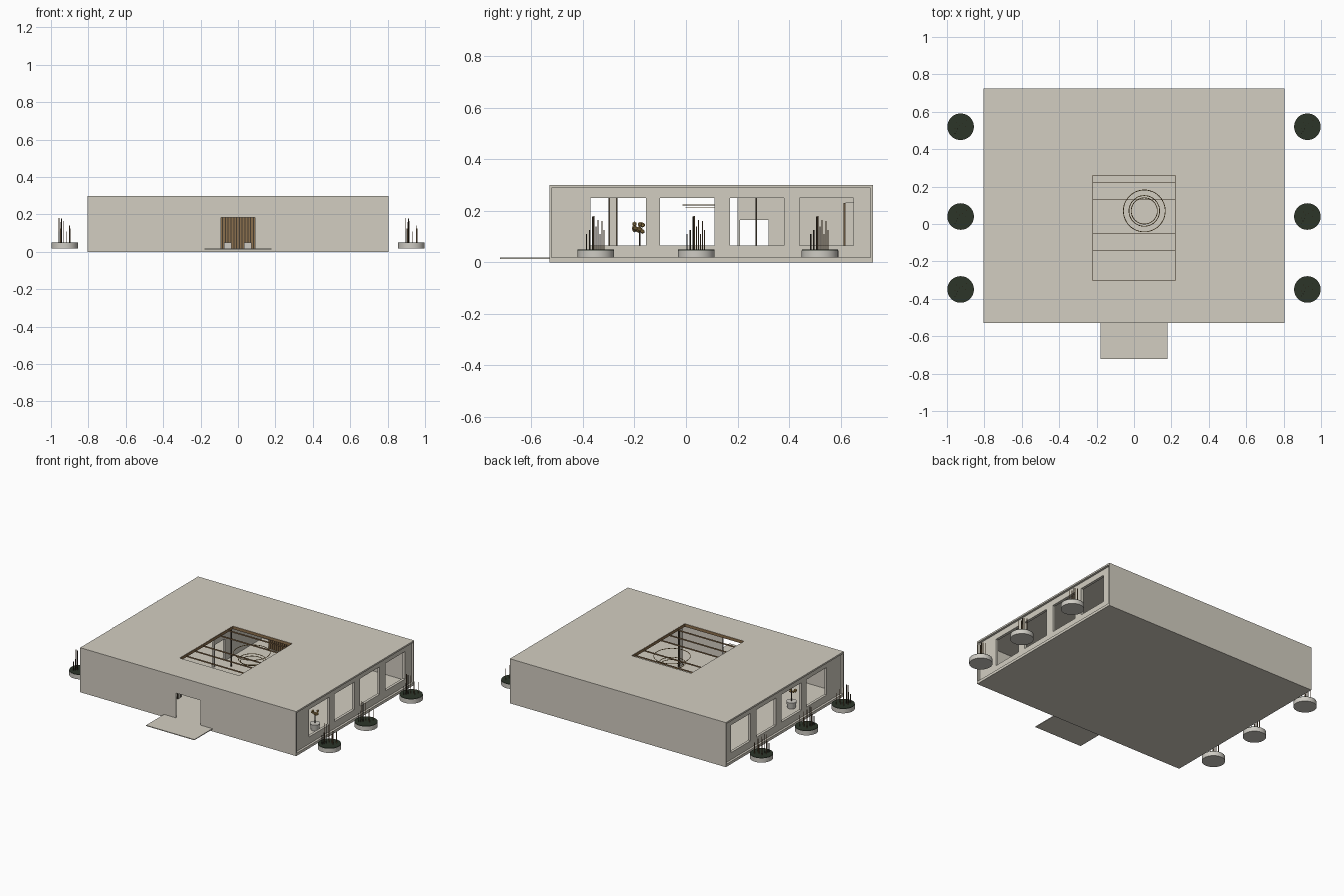
import bpy, bmesh, math, random
from mathutils import Vector

if "Cube" in bpy.data.objects:
    bpy.data.objects.remove(bpy.data.objects["Cube"])

random.seed(4)


def material(name, r, g, b):
    m = bpy.data.materials.new(name)
    m.diffuse_color = (r, g, b, 1)
    m.use_nodes = True
    m.node_tree.nodes["Principled BSDF"].inputs["Base Color"].default_value = m.diffuse_color
    return m


CONCRETE = material("warm concrete", 0.65, 0.615, 0.535)
POT = material("pale stone", 0.62, 0.60, 0.55)
SOIL = material("dark green planting", 0.025, 0.035, 0.022)
WOOD = material("brown wood", 0.26, 0.16, 0.075)
DARK = material("dark bronze", 0.06, 0.045, 0.03)
GOLD = material("gold", 0.42, 0.27, 0.09)


def finish(bm, name, mat):
    bmesh.ops.recalc_face_normals(bm, faces=bm.faces)
    me = bpy.data.meshes.new(name)
    bm.to_mesh(me)
    bm.free()
    me.materials.append(mat)
    ob = bpy.data.objects.new(name, me)
    bpy.context.collection.objects.link(ob)
    return ob


def add_box(bm, x0, x1, y0, y1, z0, z1):
    vs = bmesh.ops.create_cube(bm, size=1)["verts"]
    for v in vs:
        v.co = ((x0 + x1) / 2 + v.co.x * (x1 - x0), (y0 + y1) / 2 + v.co.y * (y1 - y0),
                (z0 + z1) / 2 + v.co.z * (z1 - z0))


def box(name, mat, *ext):
    bm = bmesh.new()
    add_box(bm, *ext)
    return finish(bm, name, mat)


def add_cyl(bm, x, y, z0, z1, r, r2=None, n=32):
    vs = bmesh.ops.create_cone(bm, cap_ends=True, segments=n, radius1=r,
                               radius2=r if r2 is None else r2, depth=z1 - z0)["verts"]
    bmesh.ops.translate(bm, verts=vs, vec=(x, y, (z0 + z1) / 2))


def smooth(ob):
    bpy.ops.object.select_all(action='DESELECT')
    ob.select_set(True)
    bpy.context.view_layer.objects.active = ob
    bpy.ops.object.shade_smooth_by_angle()


# Slab on a grid; cells with odd column and odd row are left open
def plate(name, mat, us, vs, place, thick):
    bm = bmesh.new()
    grid = [[bm.verts.new(place(u, v)) for v in vs] for u in us]
    for i in range(len(us) - 1):
        for j in range(len(vs) - 1):
            if not (i % 2 and j % 2):
                bm.faces.new((grid[i][j], grid[i + 1][j], grid[i + 1][j + 1], grid[i][j + 1]))
    res = bmesh.ops.extrude_face_region(bm, geom=bm.faces[:])
    moved = [e for e in res["geom"] if isinstance(e, bmesh.types.BMVert)]
    bmesh.ops.translate(bm, verts=moved, vec=thick)
    bmesh.ops.dissolve_limit(bm, angle_limit=0.01, verts=bm.verts[:], edges=bm.edges[:])
    return finish(bm, name, mat)


# Pavilion shell
X0, X1, Y0, Y1 = -0.805, 0.805, -0.53, 0.725
box("floor", CONCRETE, X0, X1, Y0, Y1, 0, 0.018)
box("entrance_step", CONCRETE, -0.18, 0.18, -0.722, Y0, 0.013, 0.018)
plate("roof", CONCRETE, [X0, -0.222, 0.222, X1], [Y0, -0.304, 0.262, Y1],
      lambda u, v: (u, v, 0.289), Vector((0, 0, 0.011)))
plate("front_wall", CONCRETE, [X0, -0.092, 0.092, X1], [0.01, 0.018, 0.185, 0.29],
      lambda u, v: (u, Y0, v), Vector((0, 0.008, 0)))
box("back_wall", CONCRETE, X0, X1, Y1 - 0.008, Y1, 0.01, 0.29)

# Recessed side walls with four windows each
WINDOWS = [(-0.37, -0.155), (-0.10, 0.11), (0.17, 0.38), (0.44, 0.65)]
cuts = [Y0 + 0.005] + [y for w in WINDOWS for y in w] + [Y1 - 0.005]
for s, side in ((-1, "left"), (1, "right")):
    plate(side + "_wall", CONCRETE, cuts, [0.01, 0.065, 0.25, 0.292],
          lambda u, v: (s * 0.79, u, v), Vector((-s * 0.018, 0, 0)))

# Thin trim and slats across the skylight
bm = bmesh.new()
for y in (-0.23, -0.14, -0.05, 0.13, 0.22):
    add_box(bm, -0.222, 0.222, y - 0.0012, y + 0.0012, 0.279, 0.288)
for y in (-0.304, 0.262):
    add_box(bm, -0.222, 0.222, y - 0.002, y + 0.002, 0.28, 0.299)
for x in (-0.222, 0.222):
    add_box(bm, x - 0.002, x + 0.002, -0.304, 0.262, 0.28, 0.299)
finish(bm, "skylight_slats", WOOD)

# Paired slim posts beside the skylight
bm = bmesh.new()
for x in (-0.24, 0.24):
    for y in (-0.298, -0.268, 0.272):
        add_box(bm, x - 0.004, x + 0.004, y - 0.003, y + 0.003, 0.015, 0.29)
finish(bm, "slim_posts", DARK)
bm = bmesh.new()
for x in (-0.24, 0.24):
    add_box(bm, x - 0.003, x + 0.003, -0.296, -0.27, 0.015, 0.29)
finish(bm, "post_panels", CONCRETE)

# Hanging ring lamp
for i, (r, z) in enumerate(((0.112, 0.268), (0.082, 0.222), (0.070, 0.212))):
    bpy.ops.mesh.primitive_torus_add(location=(0.055, 0.07, z), major_radius=r, minor_radius=0.002,
                                     major_segments=48, minor_segments=6)
    lamp = bpy.context.object
    lamp.name = "lamp_ring_%d" % (i + 1)
    lamp.data.materials.append(GOLD)
    smooth(lamp)

# Slatted feature wall facing the entrance, with concrete core
bm = bmesh.new()
for i in range(27):
    x = -0.195 + i * 0.015
    add_box(bm, x - 0.005, x + 0.005, 0.612, 0.618, 0.018, 0.23)
finish(bm, "feature_slats", WOOD)
box("feature_backing", DARK, -0.202, 0.202, 0.616, 0.62, 0.018, 0.23)
box("feature_core", CONCRETE, -0.206, 0.206, 0.62, 0.65, 0.018, 0.232)

# Interior partition with a doorway
plate("partition", CONCRETE, [0.20, 0.21, 0.32, 0.71], [0.012, 0.018, 0.165, 0.29],
      lambda u, v: (-0.32, u, v), Vector((-0.015, 0, 0)))

# Low stone seats beyond the entrance
bm = bmesh.new()
for x in (-0.055, 0.052):
    add_box(bm, x - 0.02, x + 0.02, 0.40, 0.44, 0.018, 0.05)
finish(bm, "stone_seats", POT)

# Small potted trees indoors
pots, trees, trunks = bmesh.new(), bmesh.new(), bmesh.new()
for x in (-0.66, 0.7):
    add_cyl(pots, x, -0.18, 0.018, 0.062, 0.025, 0.032, 20)
    add_cyl(trunks, x, -0.18, 0.06, 0.13, 0.003, n=6)
    for k in range(10):
        d = Vector((random.uniform(-.025, .025), random.uniform(-.022, .022), random.uniform(-.017, .017)))
        vs = bmesh.ops.create_icosphere(trees, subdivisions=1, radius=0.009)["verts"]
        bmesh.ops.translate(trees, verts=vs, vec=Vector((x, -0.182, 0.135)) + d)
smooth(finish(pots, "tree_pots", POT))
finish(trunks, "tree_trunks", DARK)
finish(trees, "tree_crowns", GOLD)

# Round planters outside: planting, thin stalks and a few dark stems
bowls, soil, stalks, stubs = (bmesh.new() for _ in range(4))
for x in (-0.927, 0.927):
    for y in (-0.35, 0.04, 0.52):
        add_cyl(bowls, x, y, 0.018, 0.047, 0.071, n=48)
        add_cyl(soil, x, y, 0.046, 0.050, 0.0705, n=48)
        for k, h in enumerate((0.18, 0.14, 0.165, 0.11, 0.16, 0.125)):
            add_cyl(stalks, x + (-0.03, 0.026, -0.008, 0.008, -0.02, 0.03)[k], y - 0.008 + k * 0.008,
                    0.049, h, 0.002, n=6)
        for k, h in enumerate((0.11, 0.125, 0.178)):
            add_cyl(stubs, x - 0.03 + k * 0.007, y - 0.036 + k * 0.012, 0.049, h, 0.0025, n=6)
smooth(finish(bowls, "planter_bowls", POT))
finish(soil, "planter_planting", SOIL)
finish(stalks, "planter_stalks", WOOD)
finish(stubs, "planter_dark_stems", DARK)
